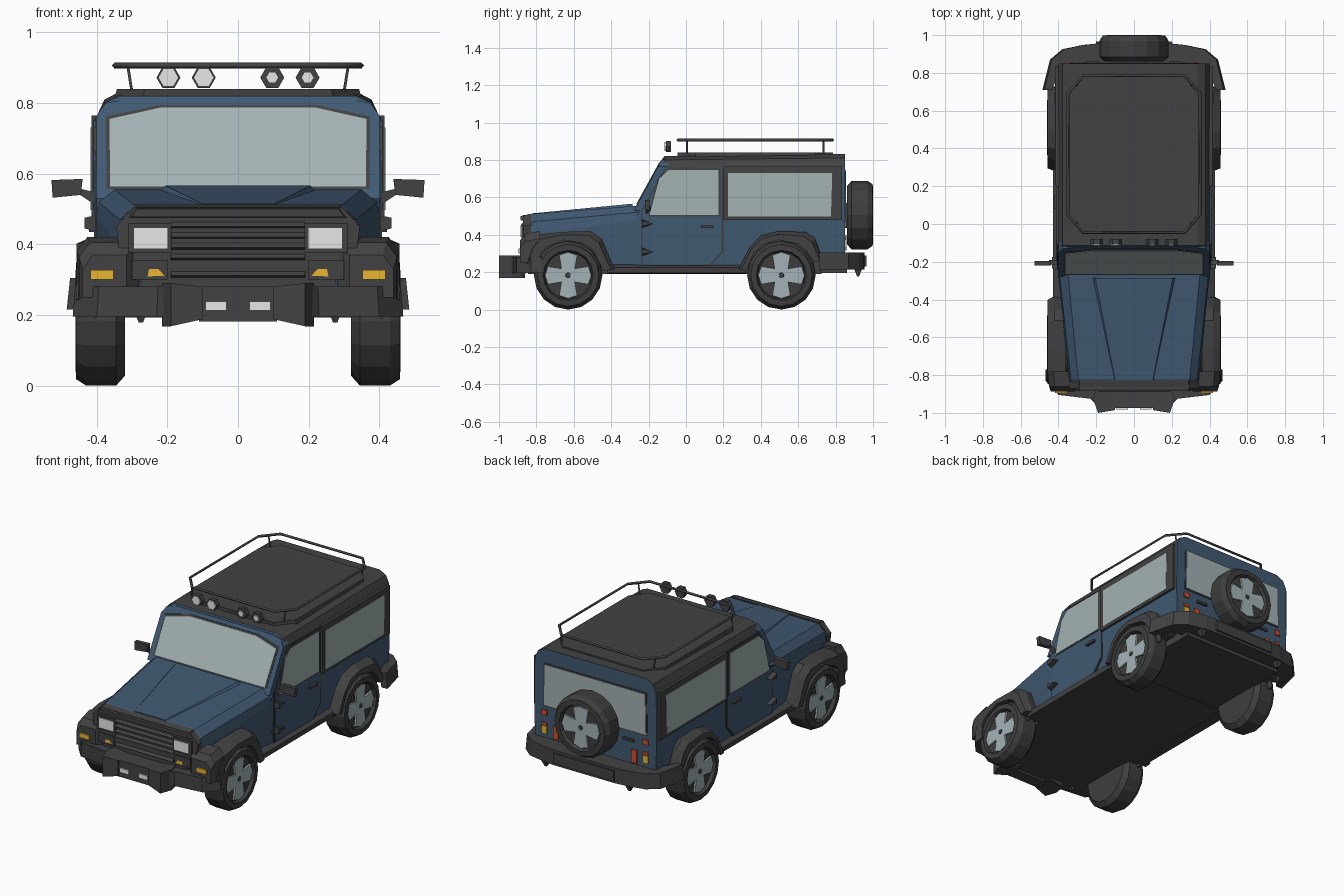
import bpy, bmesh
from math import sin, cos, pi, radians
from mathutils import Matrix, Vector

old = bpy.data.objects.get("Cube")
if old:
    bpy.data.objects.remove(old)


def material(name, *rgb):
    m = bpy.data.materials.new(name)
    m.use_nodes = True
    m.diffuse_color = (*rgb, 1)
    m.node_tree.nodes["Principled BSDF"].inputs["Base Color"].default_value = (*rgb, 1)
    return m


BLUE = material("blue_paint", .052, .1, .168)
TRIM = material("dark_trim", .055, .055, .055)
TYRE = material("tyre_rubber", .048, .048, .048)
GLASS = material("pale_glass", .37, .44, .45)
METAL = material("rim_metal", .37, .45, .47)
WHITE = material("lamp_white", .88, .88, .88)
AMBER = material("lamp_amber", .93, .54, .04)
RED = material("lamp_red", .65, .08, .025)


def skin(name, loops, mat, mirror=False, matrix=None):
    """Join point loops of equal length into a solid."""
    bm = bmesh.new()
    rows = [[bm.verts.new(p) for p in loop] for loop in loops]
    n = len(rows[0])
    for a, b in zip(rows, rows[1:]):
        for i in range(n):
            j = (i + 1) % n
            bm.faces.new((a[i], a[j], b[j], b[i]))
    bm.faces.new(rows[0])
    bm.faces.new(rows[-1])
    bmesh.ops.recalc_face_normals(bm, faces=bm.faces)
    if matrix:
        bm.transform(matrix)
    me = bpy.data.meshes.new(name)
    bm.to_mesh(me)
    bm.free()
    me.materials.append(mat)
    ob = bpy.data.objects.new(name, me)
    bpy.context.collection.objects.link(ob)
    if mirror:
        ob.modifiers.new("Mirror", "MIRROR")
    return ob


def box(name, x, y, z, mat, mirror=False):
    loops = [[(x[0], y[0], h), (x[1], y[0], h), (x[1], y[1], h), (x[0], y[1], h)] for h in z]
    return skin(name, loops, mat, mirror)


def both(half):
    """Complete a half outline across the centre line."""
    return half + [(-a, b) for a, b in reversed(half) if a > 0]


def plan(name, half, z0, z1, mat, top=1.0):
    pts = both(half)
    return skin(name, [[(x, y, z0) for x, y in pts], [(x * top, y, z1) for x, y in pts]], mat)


def side_plate(name, pts, off, mat, depth=.008):
    loops = [[(.401 + d, y, z) for y, z in pts] for d in (off - depth, off)]
    return skin(name, loops, mat, True)


def slope_plate(name, half, off, depth, mat):
    """Plate lying on the raked windscreen plane."""
    pts = both(half)
    loops = [[(x, -.262 + (z - .56) * .55 - d, z) for x, z in pts] for d in (off, off - depth)]
    return skin(name, loops, mat)


# Body shell: bonnet and cab lofted front to back
def section(y, half):
    return [(x, y, z) for x, z in both(half)]


low, waist = (.398, .235), (.401, .48)
roof_rear = [(.399, .765), (.378, .81), (.335, .832)]
skin("bonnet", [
    section(-.845, [(.325, .25), (.34, .40), (.33, .46), (.285, .50)]),
    section(-.82, [(.33, .25), (.345, .40), (.335, .47), (.295, .512)]),
    section(-.26, [low, waist, (.395, .52), (.35, .555)])], BLUE)
skin("bonnet_bulge", [
    section(-.825, [(.12, .49), (.10, .514)]),
    section(-.285, [(.23, .54), (.205, .566)])], BLUE)
cab = skin("cab", [
    section(-.262, [low, waist, (.401, .50), (.39, .525), (.36, .55)]),
    section(-.115, [low, waist, (.399, .76), (.378, .80), (.335, .82)]),
    section(.74, [low, waist] + roof_rear),
    section(.85, [(.398, .29), waist] + roof_rear)], BLUE)
cab.data.materials.append(TRIM)
for f in cab.data.polygons:
    is_roof = f.center.z > .77 and abs(f.normal.y) < .35
    f.material_index = int(is_roof or f.normal.z < -.5)
box("underbody", (-.33, .33), (-.85, .86), (.195, .27), TRIM)
box("floor_pan", (-.38, .38), (-.43, .33), (.193, .24), TRIM)

# Windscreen frame and glass
slope_plate("windscreen_frame", [(.402, .53), (.40, .765), (.375, .80), (.31, .812)], .0, .05, BLUE)
slope_plate("windscreen_seal", [(.372, .557), (.374, .762), (.225, .794)], .003, .006, TRIM)
slope_plate("windscreen", [(.362, .564), (.364, .755), (.22, .787)], .006, .006, GLASS)

# Doors and side windows
door = [(-.24, .235), (.135, .235), (.2, .31), (.2, .76), (-.11, .76), (-.24, .53)]
side_plate("door_gap", door, .003, TRIM)
side_plate("door", [(y * .96 - .001, .495 + (z - .495) * .975) for y, z in door], .006, BLUE)
side_plate("door_window_seal", [(-.205, .497), (.185, .497), (.185, .753), (-.10, .753), (-.15, .70)], .008, TRIM)
side_plate("door_window", [(-.195, .505), (.175, .505), (.175, .745), (-.095, .745), (-.143, .70)], .01, GLASS)
side_plate("rear_side_frame", [(.2, .48), (.835, .48), (.835, .765), (.2, .765)], .014, TRIM, .02)
side_plate("rear_side_window", [(.225, .497), (.775, .497), (.782, .73), (.225, .73)], .016, GLASS)
box("door_handle", (.40, .422), (.08, .15), (.435, .45), TRIM, True)
for z in (.31, .46):
    skin("door_hinge", [[(x, -.235, z - h), (x, -.175, z), (x, -.235, z + h)]
                        for x, h in ((.39, .025), (.435, .015))], TRIM, True)
skin("mirror_arm", [[(x, -.215, z - h), (x, -.19, z), (x, -.215, z + h)]
                    for x, z, h in ((.395, .525, .02), (.45, .55, .008))], TRIM, True)
skin("mirror", [[(.445, y, .54), (.525, y, .532), (.528, y, .582), (.44, y, .585)]
                for y in (-.22, -.195)], TRIM, True)

# Grille, headlamps and small front lamps
grille = both([(.27, .25), (.285, .345), (.335, .37), (.345, .45), (.295, .505)])
skin("grille_frame", [[(x, y, z) for x, z in grille] for y in (-.872, -.83)], TRIM)
skin("grille_cap", [section(-.885, [(.30, .478), (.285, .50)]),
                    section(-.83, [(.335, .47), (.29, .512)])], TRIM)
for z in (.315, .365, .395, .425, .455):
    skin("grille_slat", [[(x, -.87, z - .01), (x, -.886, z - .004), (x, -.87, z + .01)]
                         for x in (-.19, .19)], TRIM)
box("headlamp_bezel", (.188, .31), (-.88, -.86), (.377, .46), TRIM, True)
box("headlamp", (.199, .295), (-.884, -.876), (.388, .446), WHITE, True)
box("small_lamp_bezel", (.20, .30), (-.88, -.86), (.30, .355), TRIM, True)
skin("small_lamp", [[(.208, y, .311), (.256, y, .309), (.252, y, .33), (.225, y, .33)]
                    for y in (-.884, -.876)], AMBER, True)

# Front wing ends with indicators
skin("wing_front", [[(a, y, b), (c, y, b), (c, y, d - .04), (c - .03, y, d), (a, y, d)]
                    for y, a, b, c, d in ((-.888, .315, .25, .44, .37), (-.86, .285, .25, .45, .405),
                                          (-.78, .26, .25, .457, .42))], TRIM, True)
box("indicator", (.352, .418), (-.896, -.887), (.30, .327), AMBER, True)


# Wheel arch flares, liners and sills
def flare(name, outer, cy):
    loops = []
    for y, z in outer:
        d = Vector((y - cy, z - .183)).normalized() * .19
        iy, iz = cy + d.x, .183 + d.y
        my, mz = y + (iy - y) * .35, z + (iz - z) * .35
        loops.append([(.36, y, z), (.42, y, z), (.457, my, mz), (.457, iy, iz), (.36, iy, iz)])
    skin(name, loops, TRIM, True)
    arc = [(cy + .215 * cos(pi * k / 10), .19 + .2 * sin(pi * k / 10)) for k in range(11)]
    side_plate(name + "_liner", arc, .009, TRIM)


flare("front_flare", [(-.865, .25), (-.84, .34), (-.80, .40), (-.66, .415), (-.51, .42), (-.45, .38), (-.38, .215)], -.63)
flare("rear_flare", [(.28, .215), (.34, .33), (.40, .395), (.49, .418), (.64, .415), (.69, .38), (.73, .27)], .51)
skin("sill", [[(.36, y, .19), (.425, y, .195), (.428, y, .225), (.395, y, .24), (.36, y, .24)]
              for y in (-.42, .32)], TRIM, True)

# Bumpers
plan("front_bumper", [(.20, -.955), (.23, -.925), (.40, -.905), (.468, -.83), (.468, -.77), (.41, -.77), (.3, -.83)],
     .195, .28, TRIM, .985)
skin("bumper_block", [[(.10, -.985, z + d), (.19, -1, z), (.215, -.93, z), (.20, -.86, z), (.10, -.86, z + d)]
                      for z, d in ((.168, .02), (.29, -.01))], TRIM, True)
box("bumper_centre", (-.11, .11), (-.975, -.9), (.182, .28), TRIM)
box("bumper_lamp", (.033, .092), (-.982, -.973), (.212, .238), WHITE, True)
plan("rear_bumper", [(.20, .955), (.27, .948), (.38, .925), (.445, .87), (.485, .71), (.445, .71), (.40, .80), (.3, .82)],
     .215, .305, TRIM, .98)
box("rear_step", (-.2, .2), (.88, .965), (.23, .29), TRIM)
for y in (-.87, .92):
    skin("tow_hook", [[(.275 - w, y - w, z), (.275 + w, y - w, z), (.275 + w, y + w, z), (.275 - w, y + w, z)]
                      for z, w in ((.178, .006), (.22, .022))], TRIM, True)


# Wheels: revolved tyre with a four-spoke star
def wheel(name, matrix, mirror=False):
    n, r = 16, .183
    profile = [(.09, -.07), (.155, -.07), (r, -.045), (r, .04), (.165, .068), (.134, .07), (.126, .05), (.03, .05)]
    skin(name + "_tyre", [[(q * cos(2 * pi * k / n), q * sin(2 * pi * k / n), h) for k in range(n)]
                          for q, h in profile], TYRE, mirror, matrix)
    star = []
    for k in range(4):
        for deg, q in ((-24, .12), (0, .126), (24, .12), (45, .052)):
            a = radians(90 * k + deg)
            star.append((q * cos(a), q * sin(a)))
    skin(name + "_spokes", [[(x * s, y * s, h) for x, y in star]
                            for h, s in ((.045, 1), (.06, .98))], METAL, mirror, matrix)
    skin(name + "_hub", [[(q * cos(2 * pi * k / 6), q * sin(2 * pi * k / 6), h) for k in range(6)]
                         for h, q in ((.05, .018), (.064, .014))], TRIM, mirror, matrix)


for name, y in (("front_wheel", -.63), ("rear_wheel", .51)):
    wheel(name, Matrix.Translation((.39, y, .183)) @ Matrix.Rotation(pi / 2, 4, "Y"), True)
wheel("spare_wheel", Matrix.Translation((0, .93, .505)) @ Matrix.Rotation(-pi / 2, 4, "X"))
box("spare_mount", (-.06, .06), (.84, .9), (.44, .57), TRIM)

# Tailgate window, lamps and handle
for name, g, y, mat in (("rear_window_seal", .008, .853, TRIM), ("rear_window", 0, .856, GLASS)):
    pts = both([(.335 + g, .50 - g), (.33 + g, .74 + g)])
    skin(name, [[(x, y + d, z) for x, z in pts] for d in (-.006, 0)], mat)
for name, x, z, mat in (("tail_lamp", .24, (.315, .39), RED), ("tail_indicator", .315, (.33, .375), AMBER),
                        ("tail_reflector", .315, (.38, .395), RED), ("upper_tail_lamp", .315, (.44, .47), RED)):
    box(name, (x, x + .035), (.85, .858), z, mat, True)
box("tailgate_handle", (.185, .255), (.85, .862), (.435, .45), TRIM, True)

# Roof panel, rack rail, posts and lamps
octagon = [(.27, -.045), (.35, .05), (.35, .69), (.27, .785)]
plan("roof_panel", octagon, .81, .84, TRIM, .98)
curve = bpy.data.curves.new("rack_rail", "CURVE")
curve.dimensions = "3D"
curve.bevel_depth, curve.bevel_resolution = .008, 0
line = curve.splines.new("POLY")
rail = both(octagon)
line.points.add(len(rail) - 1)
for p, (x, y) in zip(line.points, rail):
    p.co = (x, y, .906, 1)
line.use_cyclic_u = True
curve.materials.append(TRIM)
bpy.context.collection.objects.link(bpy.data.objects.new("rack_rail", curve))
for y in (.005, .735):
    skin("rack_post", [[(x - .004, y - .004, z), (x + .004, y - .004, z), (x, y + .005, z)]
                       for x, z in ((.30, .83), (.312, .905))], TRIM, True)
for x in (-.197, -.097, .097, .197):
    lens = .029 if x < 0 else .018
    for name, r, y0, y1, mat in (("roof_lamp", .034, -.108, -.08, TRIM), ("roof_lamp_lens", lens, -.114, -.107, WHITE)):
        skin(name, [[(x + r * cos(pi * k / 3), y, .872 + r * sin(pi * k / 3)) for k in range(6)]
                    for y in (y0, y1)], mat)
